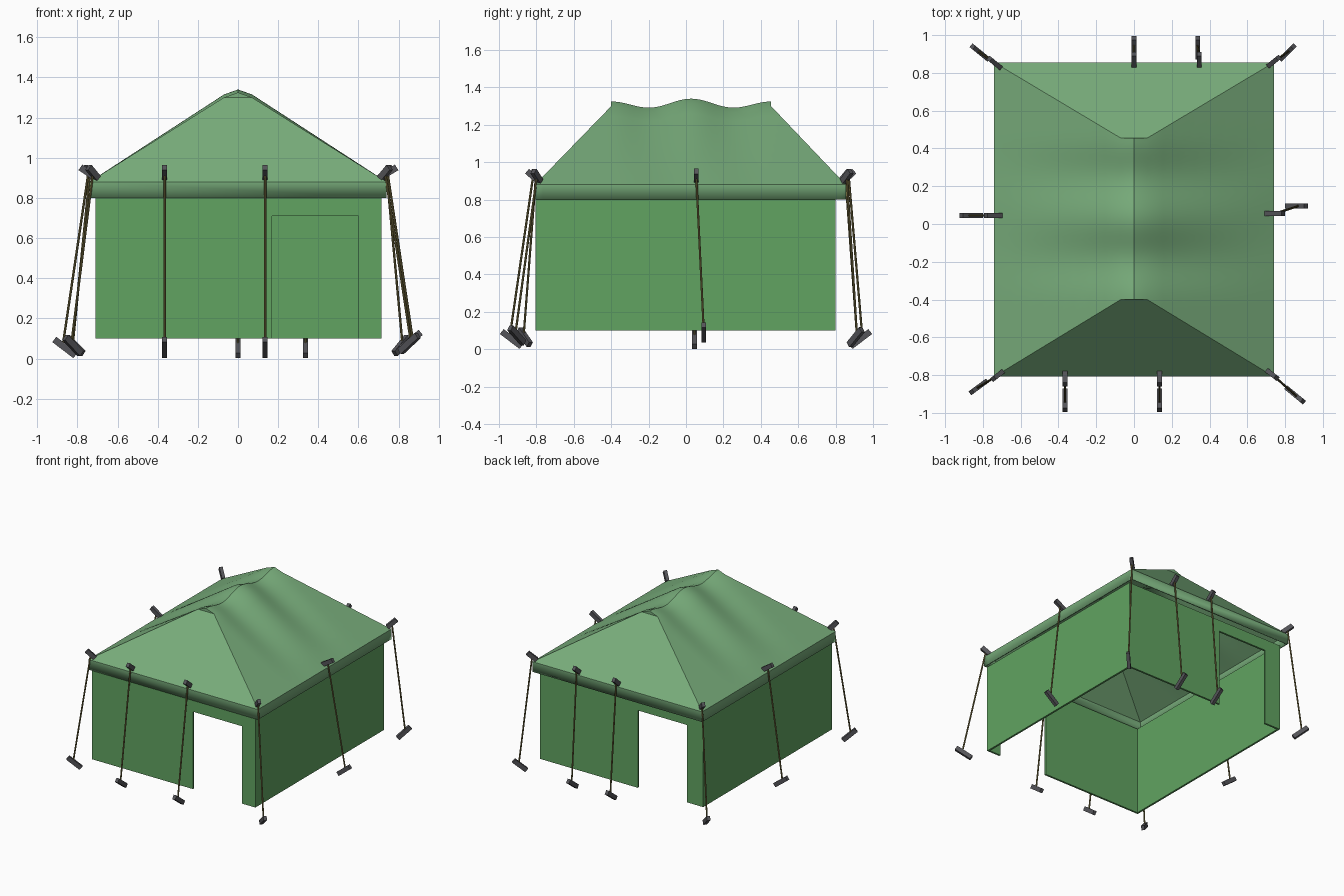
import bpy, bmesh, math
from mathutils import Vector, Matrix

if "Cube" in bpy.data.objects:
    bpy.data.objects.remove(bpy.data.objects["Cube"])


def material(name, rgb):
    m = bpy.data.materials.new(name)
    m.diffuse_color = (*rgb, 1)
    m.use_nodes = True
    m.node_tree.nodes["Principled BSDF"].inputs["Base Color"].default_value = m.diffuse_color
    return m


WALL = material("wall_green", (0.12, 0.37, 0.12))
ROOF = material("roof_green", (0.19, 0.42, 0.20))
PEG = material("dark_grey", (0.09, 0.09, 0.10))
ROPE = material("rope_olive", (0.18, 0.15, 0.05))


def finish(bm, name, mat, thickness=0):
    mesh = bpy.data.meshes.new(name)
    bm.to_mesh(mesh)
    bm.free()
    ob = bpy.data.objects.new(name, mesh)
    bpy.context.collection.objects.link(ob)
    mesh.materials.append(mat)
    if thickness:
        mod = ob.modifiers.new("thickness", 'SOLIDIFY')
        mod.thickness = thickness
        mod.offset = -1
        mod.use_even_offset = True
    return ob


def smooth(ob):
    bpy.ops.object.select_all(action='DESELECT')
    ob.select_set(True)
    bpy.context.view_layer.objects.active = ob
    bpy.ops.object.shade_smooth_by_angle(angle=math.radians(30))


# Walls: closed ring of panels, with a door opening in front and back
plan = [(-.71, -.805), (.17, -.805), (.60, -.805), (.715, -.805),
        (.715, .80), (-.14, .80), (-.57, .80), (-.71, .80)]
doors = {1, 5}
bm = bmesh.new()
rings = [[bm.verts.new((x, y, z)) for x, y in plan] for z in (.10, .71, .80)]
for level in range(2):
    for i in range(len(plan)):
        if level == 0 and i in doors:
            continue
        j = (i + 1) % len(plan)
        lo, hi = rings[level], rings[level + 1]
        bm.faces.new((lo[i], lo[j], hi[j], hi[i]))
finish(bm, "walls", WALL, 0.015)

# Roof: sagging canvas over a hipped frame
EX, EY0, EY1 = .74, -.808, .855        # eaves
RX, RY0, RY1 = .07, -.40, .455         # ridge
EZ, SZ, AZ = .88, 1.30, 1.325          # eave, shoulder and apex heights
ROWS, STEPS = 40, 8


def sag(y):
    u = min(max((y - RY0) / (RY1 - RY0), 0), 1)
    return -.02 + .02 * math.cos(4 * math.pi * u) + .015 * math.sin(math.pi * u) ** 2


def roof_point(s, v, side):
    y = (EY0 + (EY1 - EY0) * v) * (1 - s) + (RY0 + (RY1 - RY0) * v) * s
    return (side * (EX + (RX - EX) * s), y, EZ + (SZ - EZ + sag(y)) * s)


bm = bmesh.new()
rows = []
for r in range(ROWS + 1):
    v = r / ROWS
    y = RY0 + (RY1 - RY0) * v
    pts = [roof_point(k / STEPS, v, -1) for k in range(STEPS + 1)]
    pts.append((0, y, AZ + sag(y)))
    pts += [roof_point(k / STEPS, v, 1) for k in range(STEPS, -1, -1)]
    rows.append([bm.verts.new(p) for p in pts])
for a, b in zip(rows, rows[1:]):
    for k in range(len(a) - 1):
        bm.faces.new((a[k], a[k + 1], b[k + 1], b[k]))
# hip ends
for row in (rows[0], rows[-1]):
    bm.faces.new(row[:STEPS + 1] + row[STEPS + 2:])
    bm.faces.new(row[STEPS:STEPS + 3])
# valance hanging from the eaves
border = [e for e in bm.edges if len(e.link_faces) == 1]
new = bmesh.ops.extrude_edge_only(bm, edges=border)["geom"]
for v in new:
    if isinstance(v, bmesh.types.BMVert):
        v.co.z = .80
bmesh.ops.recalc_face_normals(bm, faces=bm.faces)
bm.faces.ensure_lookup_table()
if bm.faces[0].normal.z < 0:
    bmesh.ops.reverse_faces(bm, faces=bm.faces)
smooth(finish(bm, "roof", ROOF, 0.01))


# Guy lines: a tilted toggle at the eave, a peg at the ground and a rope between
def frame(a, b):
    d = (b - a).normalized()
    side = d.cross(Vector((0, 0, 1))).normalized()
    m = Matrix((side, side.cross(d), d)).transposed().to_4x4()
    m.translation = (a + b) / 2
    return m


def bar(name, a, b):
    bm = bmesh.new()
    size = Matrix.Diagonal((.025, .033, (b - a).length, 1))
    bmesh.ops.create_cube(bm, size=1, matrix=frame(a, b) @ size)
    finish(bm, name, PEG)


def rope(name, a, b):
    bm = bmesh.new()
    bmesh.ops.create_cone(bm, cap_ends=True, segments=8, radius1=.006, radius2=.006,
                          depth=(b - a).length, matrix=frame(a, b))
    smooth(finish(bm, name, ROPE))


# per line: toggle inner xy, toggle outer xy, peg inner xy, peg outer xy, peg lift
lines = {
    "front_left": ((-.365, -.785), (-.365, -.85), (-.365, -.88), (-.365, -.985), 0),
    "front_right": ((.135, -.785), (.135, -.85), (.135, -.88), (.135, -.985), 0),
    "back_left": ((0, .84), (0, .90), (0, .88), (0, .985), 0),
    "back_right": ((.345, .84), (.345, .90), (.337, .88), (.337, .985), 0),
    "side_left": ((-.705, .045), (-.785, .045), (-.81, .045), (-.915, .045), 0),
    "side_right": ((.70, .055), (.79, .055), (.81, .095), (.91, .095), .035),
    "corner_front_left": ((-.70, -.785), (-.745, -.82), (-.785, -.835), (-.86, -.89), .01),
    "corner_front_right": ((.71, -.78), (.755, -.815), (.81, -.87), (.895, -.94), .02),
    "corner_back_left": ((-.71, .83), (-.765, .875), (-.775, .875), (-.855, .94), .01),
    "corner_back_right": ((.715, .84), (.765, .88), (.78, .875), (.845, .94), .01),
}
for name, (ti, to, pi, po, lift) in lines.items():
    t0, t1 = Vector((*ti, .897)), Vector((*to, .952))
    p0, p1 = Vector((*pi, .015 + lift)), Vector((*po, .095 + lift))
    bar(name + "_toggle", t0, t1)
    bar(name + "_peg", p0, p1)
    rope(name + "_rope", p0.lerp(p1, .6), t0.lerp(t1, .5))
